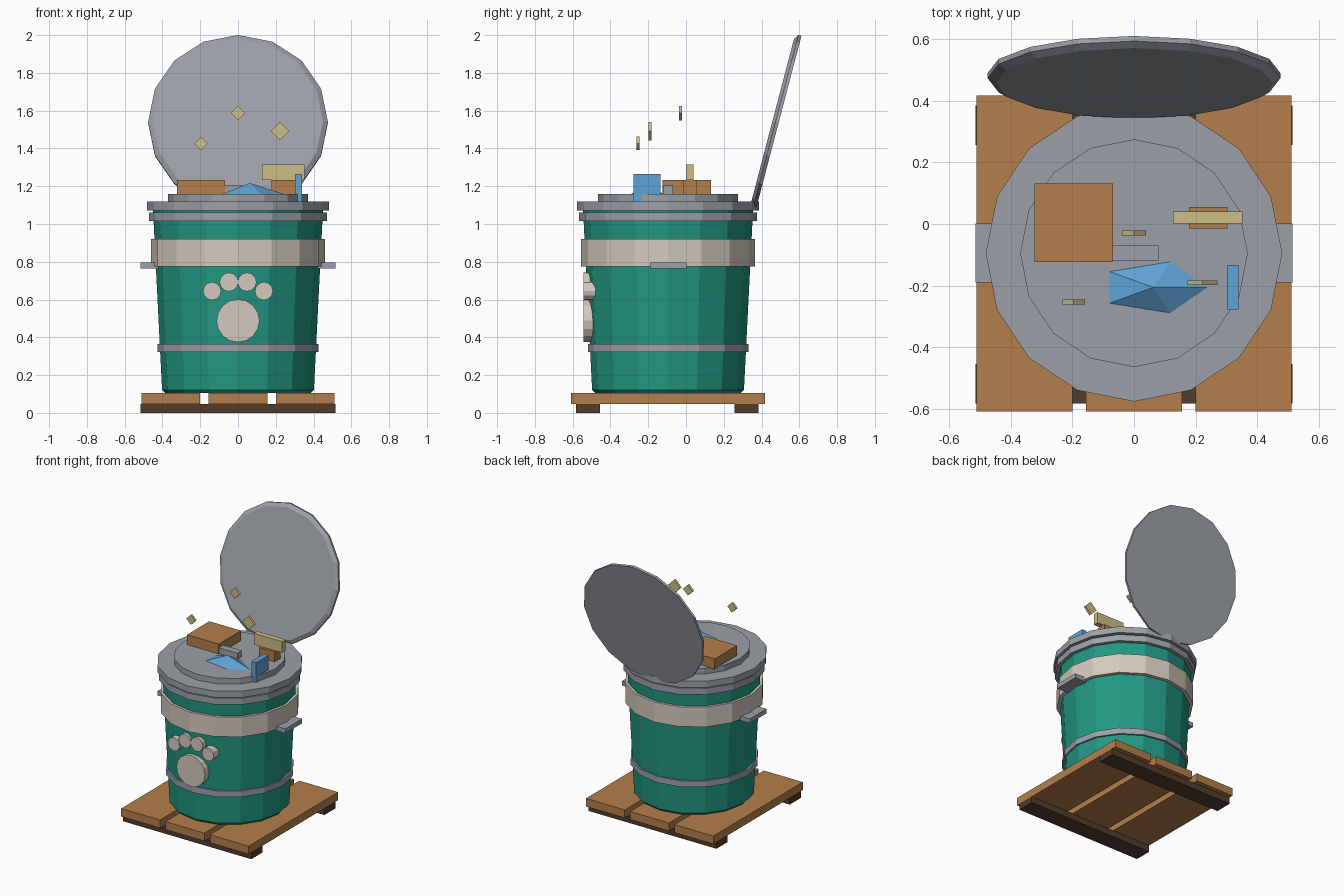
import bpy, bmesh, math
from mathutils import Matrix, Vector

if "Cube" in bpy.data.objects:
    bpy.data.objects.remove(bpy.data.objects["Cube"])


def material(name, r, g, b):
    lin = [((c / 255 + 0.055) / 1.055) ** 2.4 for c in (r, g, b)]
    m = bpy.data.materials.new(name)
    m.diffuse_color = (*lin, 1)
    m.use_nodes = True
    m.node_tree.nodes["Principled BSDF"].inputs["Base Color"].default_value = m.diffuse_color
    return m


GREEN = material("green_paint", 34, 152, 130)
GREY = material("grey_metal", 156, 161, 168)
CREAM = material("cream_paint", 212, 202, 190)
WOOD = material("wood", 180, 126, 75)
DARK = material("dark_wood", 82, 60, 44)
BLUE = material("blue_plastic", 96, 163, 214)
STRAW = material("straw_yellow", 205, 190, 133)

CY = -0.095   # bin axis in y


def finish(name, bm, mat):
    bmesh.ops.recalc_face_normals(bm, faces=bm.faces[:])
    me = bpy.data.meshes.new(name)
    bm.to_mesh(me)
    bm.free()
    me.materials.append(mat)
    ob = bpy.data.objects.new(name, me)
    bpy.context.collection.objects.link(ob)
    return ob


def box(name, mat, x, y, z):
    """Box from its (min, max) range on each axis."""
    bm = bmesh.new()
    bmesh.ops.create_cube(bm, size=1)
    for v in bm.verts:
        v.co = [(r[0] + r[1]) / 2 + c * (r[1] - r[0]) for r, c in zip((x, y, z), v.co)]
    return finish(name, bm, mat)


def lathe(name, mat, profile, matrix=Matrix(), sides=16, closed=False):
    """Stack of (radius, height) rings, capped at both ends or closed to a tube."""
    bm = bmesh.new()
    rings = [[bm.verts.new((r * math.cos(math.tau * i / sides),
                            r * math.sin(math.tau * i / sides), h))
              for i in range(sides)] for r, h in profile]
    pairs = list(zip(rings, rings[1:]))
    if closed:
        pairs.append((rings[-1], rings[0]))
    for a, b in pairs:
        for i in range(sides):
            j = (i + 1) % sides
            bm.faces.new((a[i], a[j], b[j], b[i]))
    if not closed:
        bm.faces.new(rings[0])
        bm.faces.new(rings[-1])
    bm.transform(matrix)
    return finish(name, bm, mat)


AXIS = Matrix.Translation((0, CY, 0))


def hoop(name, mat, radius, z0, z1):
    inner = radius - 0.07
    lathe(name, mat, [(inner, z0), (radius, z0), (radius, z1), (inner, z1)], AXIS, closed=True)


# Pallet: three planks on two runners
for i, (a, b) in enumerate([(-0.512, -0.2), (-0.156, 0.156), (0.2, 0.512)]):
    box(f"pallet_plank_{i + 1}", WOOD, (a, b), (-0.61, 0.418), (0.046, 0.104))
box("pallet_runner_front", DARK, (-0.515, 0.515), (-0.583, -0.455), (0, 0.046))
box("pallet_runner_back", DARK, (-0.515, 0.515), (0.257, 0.385), (0, 0.046))

# Bin body with hoops and painted band
lathe("bin_body", GREEN, [(0.385, 0.104), (0.402, 0.122), (0.45, 1.075)], AXIS)
hoop("lower_hoop", GREY, 0.425, 0.322, 0.366)
hoop("cream_band", CREAM, 0.46, 0.776, 0.92)
hoop("upper_hoop", GREY, 0.472, 1.015, 1.062)
lathe("rim", GREY, [(0.482, 1.072), (0.482, 1.118)], AXIS)
lathe("inner_cover", GREY, [(0.37, 1.118), (0.37, 1.16)], AXIS)

# Side handles
for side, s in (("left", -1), ("right", 1)):
    box(f"handle_{side}", GREY, sorted((s * 0.42, s * 0.515)), (-0.19, 0.002), (0.765, 0.797))

# Open lid, leaning back, front edge chamfered
lid_pose = (Matrix.Translation((0, 0.474, 1.54))
            @ Matrix.Rotation(math.radians(75.3), 4, 'X')
            @ Matrix.Rotation(math.pi / 2, 4, 'Z'))
lathe("lid", GREY, [(0.476, -0.017), (0.476, 0), (0.45, 0.017)], lid_pose)

# Paw print pads on the front
pads = [("paw_pad", 0, 0.488, 0.114, 16)]
for side, s in (("left", -1), ("right", 1)):
    pads += [(f"paw_inner_toe_{side}", s * 0.048, 0.693, 0.05, 12),
             (f"paw_outer_toe_{side}", s * 0.137, 0.645, 0.048, 12)]
for name, x, z, r, n in pads:
    pose = Matrix.Translation((x, 0, z)) @ Matrix.Rotation(math.pi / 2, 4, 'X')
    lathe(name, CREAM, [(r, 0.48), (r, 0.543)], pose, n)

# Rubbish lying on top
box("cardboard_box", WOOD, (-0.323, -0.068), (-0.124, 0.132), (1.155, 1.232))
box("small_box", WOOD, (0.178, 0.304), (-0.014, 0.055), (1.155, 1.232))
box("straw_board", STRAW, (0.127, 0.353), (0.001, 0.041), (1.234, 1.315))
box("blue_slab", BLUE, (0.303, 0.34), (-0.278, -0.134), (1.12, 1.264))
box("metal_scrap", GREY, (-0.07, 0.079), (-0.121, -0.07), (1.155, 1.204))

# Crumpled blue sheet: stretched five-sided pyramid
bm = bmesh.new()
base = [bm.verts.new((0.063 + 0.185 * math.cos(math.tau * i / 5),
                      -0.206 + 0.092 * math.sin(math.tau * i / 5), 1.157)) for i in range(5)]
apex = bm.verts.new((0.063, -0.206, 1.217))
bm.faces.new(base)
for i in range(5):
    bm.faces.new((base[i], base[(i + 1) % 5], apex))
finish("crumpled_sheet", bm, BLUE)

# Floating diamond flecks
for i, (x, y, z, h) in enumerate([(0, -0.029, 1.587, 0.039),
                                  (0.223, -0.191, 1.492, 0.049),
                                  (-0.196, -0.254, 1.427, 0.036)]):
    pose = Matrix.Translation((x, y, z)) @ Matrix.Rotation(math.pi / 2, 4, 'X')
    lathe(f"fleck_{i + 1}", STRAW, [(h, -0.008), (h, 0.008)], pose, 4)
